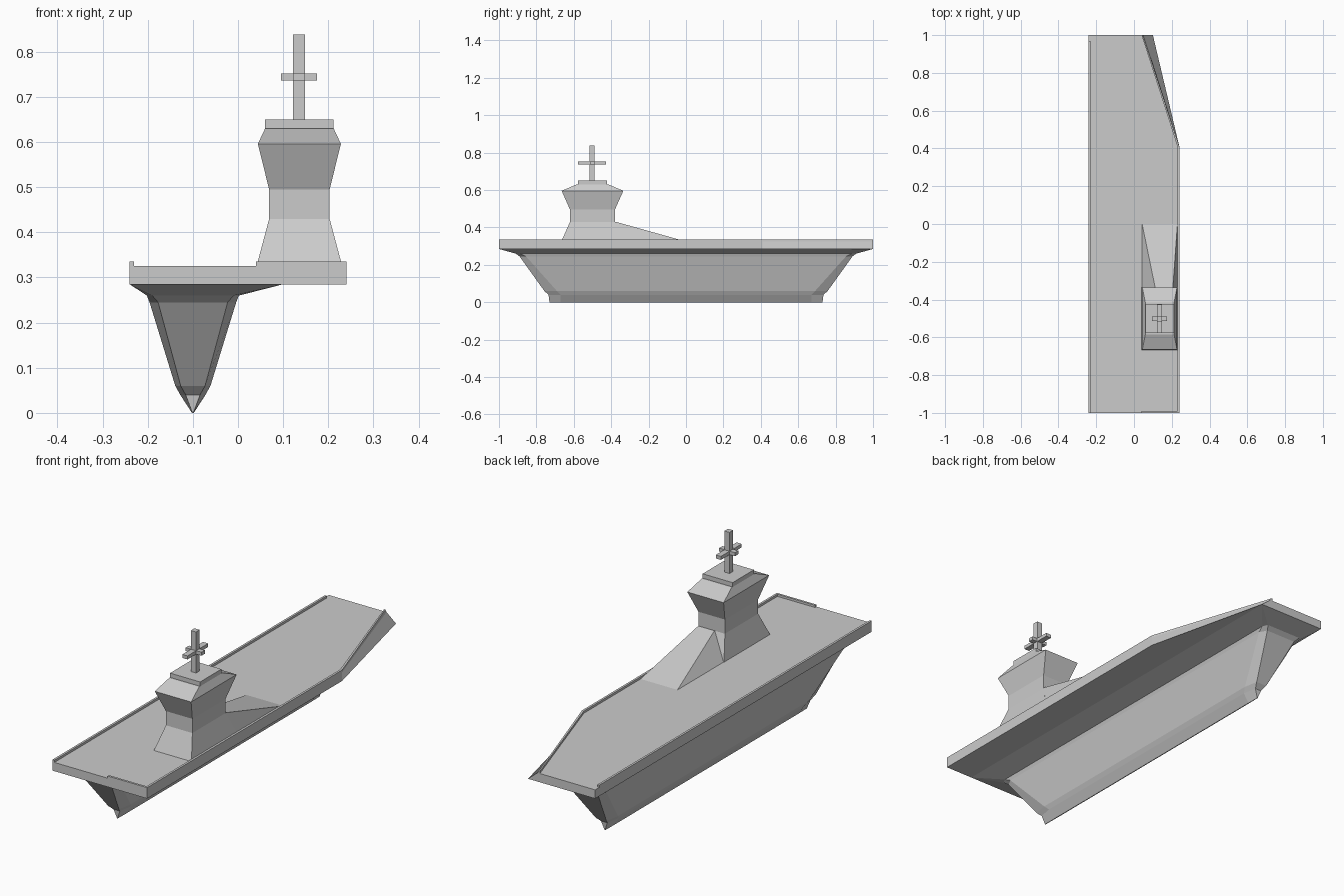
import bpy, bmesh

if "Cube" in bpy.data.objects:
    bpy.data.objects.remove(bpy.data.objects["Cube"])


def loft(name, rings):
    """Skin a stack of equal-length rings of 3D points and cap both ends."""
    bm = bmesh.new()
    loops = [[bm.verts.new(p) for p in ring] for ring in rings]
    n = len(loops[0])
    for a, b in zip(loops, loops[1:]):
        for i in range(n):
            j = (i + 1) % n
            bm.faces.new((a[i], a[j], b[j], b[i]))
    bm.faces.new(loops[0][::-1])
    bm.faces.new(loops[-1])
    bmesh.ops.remove_doubles(bm, verts=bm.verts[:], dist=0.0002)
    bmesh.ops.recalc_face_normals(bm, faces=bm.faces[:])
    me = bpy.data.meshes.new(name)
    bm.to_mesh(me)
    bm.free()
    ob = bpy.data.objects.new(name, me)
    bpy.context.collection.objects.link(ob)
    return ob


def rect(x0, x1, y0, y1, z):
    return [(x0, y0, z), (x1, y0, z), (x1, y1, z), (x0, y1, z)]


def box(name, x0, x1, y0, y1, z0, z1):
    return loft(name, [rect(x0, x1, y0, y1, z0), rect(x0, x1, y0, y1, z1)])


def hull_ring(z, w, we, ye, ys, cx=-0.1):
    """Rectangle with chamfered corners: side half width, end half width, end y, side y."""
    q = [(w, -ys), (w, ys), (we, ye), (-we, ye), (-w, ys), (-w, -ys), (-we, -ye), (we, -ye)]
    return [(cx + x, y, z) for x, y in q]


# Hull with chamfered ends, flaring out to the underside of the deck
loft("hull", [
    hull_ring(0.0, 0.002, 0.001, 0.73, 0.67),
    hull_ring(0.04, 0.028, 0.016, 0.735, 0.67),
    hull_ring(0.06, 0.039, 0.027, 0.757, 0.69),
    hull_ring(0.245, 0.096, 0.077, 0.89, 0.855),
    hull_ring(0.26, 0.102, 0.09, 0.91, 0.885),
    hull_ring(0.285, 0.17, 0.17, 1.0, 1.0, cx=-0.07),
])


# Flight deck with an angled, sloping bow corner
def deck_ring(x_bow, z):
    return [(-0.24, -1, z), (0.24, -1, z), (0.24, 0.41, z), (x_bow, 1, z), (-0.24, 1, z)]


loft("flight_deck", [deck_ring(0.1, 0.285), deck_ring(0.052, 0.325)])

# Low deck edge rims
box("left_rim", -0.24, -0.23, -1, 0.97, 0.325, 0.335)
box("right_rim", 0.23, 0.24, -1, 0.41, 0.325, 0.335)
box("stern_rim", 0.04, 0.23, -1, -0.99, 0.325, 0.335)
loft("bow_rim", [
    [(0.23, 0.41, 0.325), (0.24, 0.41, 0.325), (0.052, 1, 0.325), (0.04, 1, 0.325)],
    [(0.23, 0.41, 0.335), (0.24, 0.41, 0.335), (0.046, 1, 0.335), (0.04, 1, 0.335)],
])

# Island tower: z, half width, half length
TX, TY = 0.136, -0.5
tower = [(0.325, 0.095, 0.167), (0.43, 0.067, 0.12), (0.495, 0.067, 0.12),
         (0.596, 0.092, 0.165), (0.63, 0.076, 0.085)]
loft("island_tower", [rect(TX - w, TX + w, TY - l, TY + l, z) for z, w, l in tower])
box("tower_roof", TX - 0.076, TX + 0.076, TY - 0.077, TY + 0.077, 0.63, 0.65)

# Tapered ramp ahead of the tower
loft("island_ramp", [
    [(0.043, 0, 0.325), (0.23, 0, 0.325), (0.23, -0.38, 0.325), (0.043, -0.38, 0.325)],
    [(0.12, -0.375, 0.43), (0.203, -0.375, 0.43), (0.203, -0.38, 0.43), (0.12, -0.38, 0.43)],
])

# Mast with crossed yards
MX, MY = 0.135, -0.502
box("mast", MX - 0.013, MX + 0.013, MY - 0.013, MY + 0.013, 0.65, 0.838)
box("mast_yard_across", MX - 0.04, MX + 0.04, MY - 0.012, MY + 0.012, 0.736, 0.752)
box("mast_yard_along", MX - 0.013, MX + 0.013, MY - 0.075, MY + 0.075, 0.736, 0.752)
